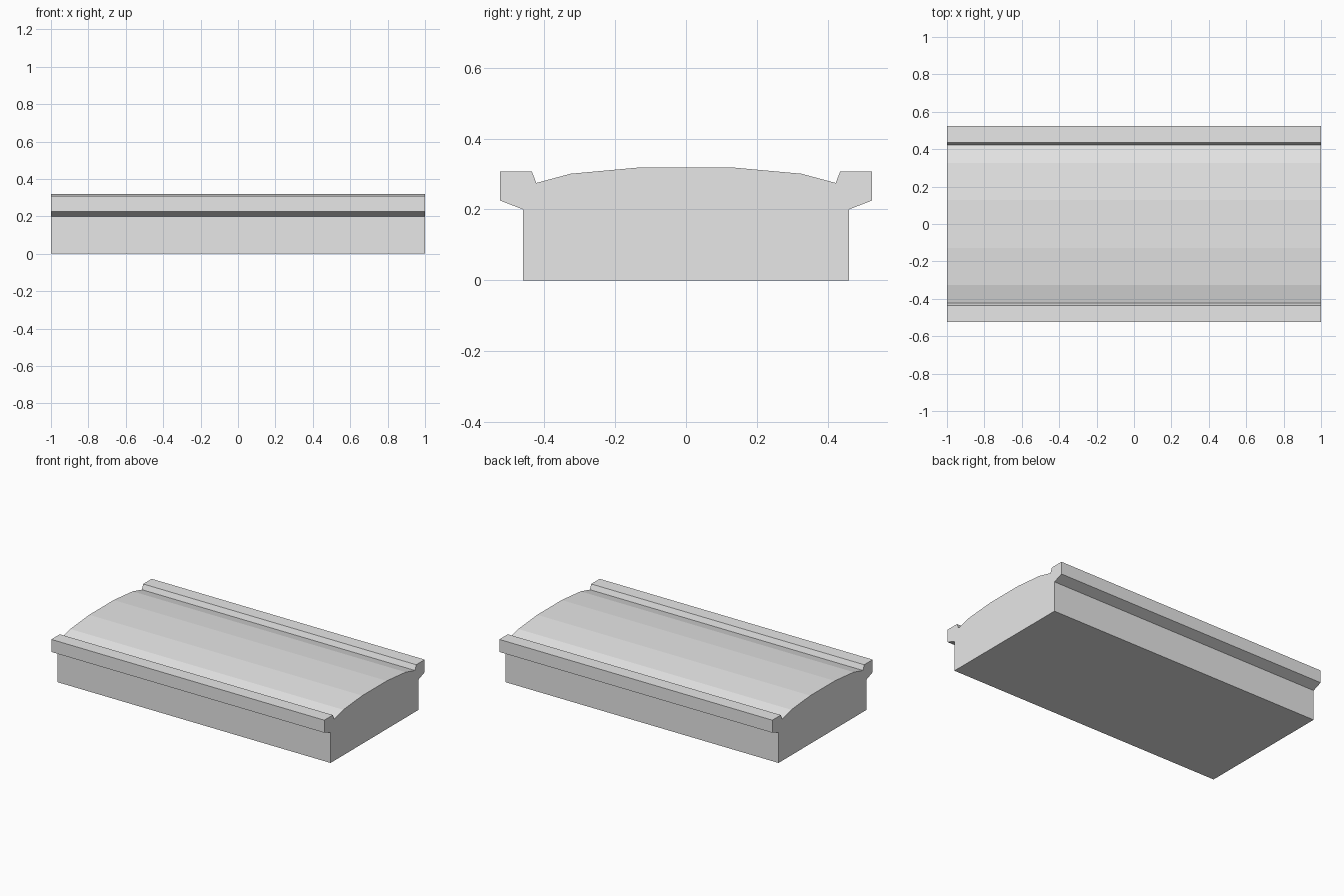
import bpy
import bmesh

cube = bpy.data.objects.get("Cube")
if cube:
    bpy.data.objects.remove(cube, do_unlink=True)

HALF_LENGTH = 1.0

# Plain concrete grey
grey = bpy.data.materials.new("light_grey")
grey.use_nodes = True
colour = (0.8, 0.8, 0.8, 1.0)
grey.diffuse_color = colour
grey.node_tree.nodes["Principled BSDF"].inputs["Base Color"].default_value = colour

# Half cross-section (y, z): body wall, overhanging lip, gutter, crowned deck
half = [
    (0.46, 0.0), (0.46, 0.20),
    (0.525, 0.225), (0.525, 0.308), (0.436, 0.308),
    (0.423, 0.275), (0.326, 0.301), (0.128, 0.319),
]
profile = half + [(-y, z) for y, z in reversed(half)]

# Sweep the section along the length
bm = bmesh.new()
section = bm.faces.new([bm.verts.new((-HALF_LENGTH, y, z)) for y, z in profile])
swept = bmesh.ops.extrude_face_region(bm, geom=[section], use_keep_orig=True)
moved = [v for v in swept["geom"] if isinstance(v, bmesh.types.BMVert)]
bmesh.ops.translate(bm, verts=moved, vec=(2 * HALF_LENGTH, 0, 0))
bmesh.ops.recalc_face_normals(bm, faces=bm.faces)

mesh = bpy.data.meshes.new("crowned_deck_slab")
bm.to_mesh(mesh)
bm.free()
mesh.materials.append(grey)
slab = bpy.data.objects.new("crowned_deck_slab", mesh)
bpy.context.collection.objects.link(slab)
